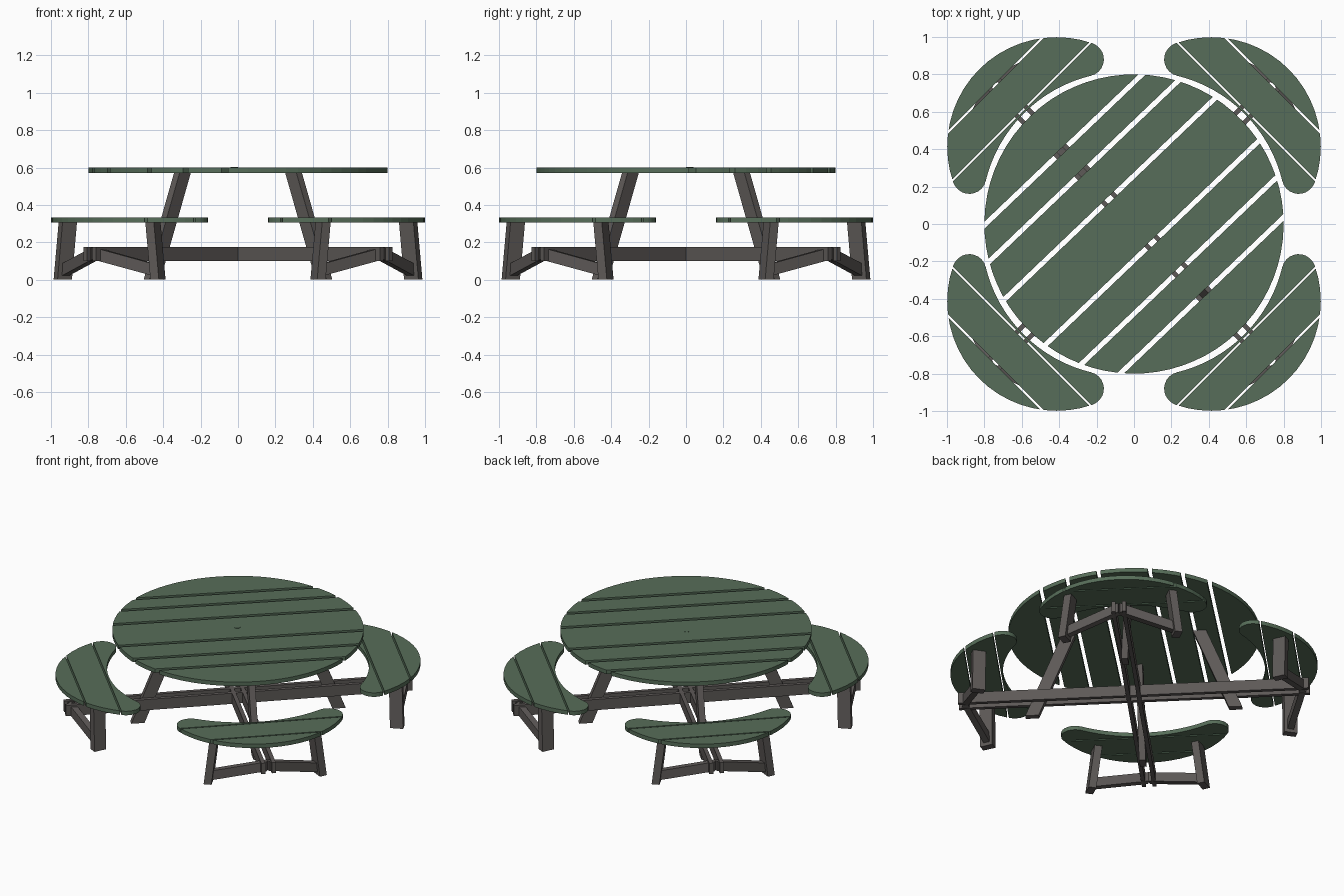
import bpy, bmesh
from math import sin, cos, pi, radians, atan2
from mathutils import Vector, Matrix

if "Cube" in bpy.data.objects:
    bpy.data.objects.remove(bpy.data.objects["Cube"])


def material(name, rgb):
    m = bpy.data.materials.new(name)
    m.diffuse_color = (*rgb, 1)
    m.use_nodes = True
    m.node_tree.nodes["Principled BSDF"].inputs["Base Color"].default_value = m.diffuse_color
    return m


GREEN = material("green_boards", (0.095, 0.155, 0.10))
GREY = material("dark_frame", (0.11, 0.10, 0.095))


def finish(name, bm, mat, angle=0.0):
    bmesh.ops.recalc_face_normals(bm, faces=bm.faces)
    me = bpy.data.meshes.new(name)
    bm.to_mesh(me)
    bm.free()
    me.materials.append(mat)
    ob = bpy.data.objects.new(name, me)
    bpy.context.collection.objects.link(ob)
    ob.rotation_euler.z = angle
    return ob


def arc(cx, cy, r, a0, a1, n):
    return [(cx + r * cos(a0 + (a1 - a0) * i / n), cy + r * sin(a0 + (a1 - a0) * i / n))
            for i in range(n + 1)]


def slat(name, outline, axis, lo, hi, z0, z1, angle):
    """Part of a flat outline between two parallel lines, raised to a board."""
    bm = bmesh.new()
    vs = [bm.verts.new((x, y, z0)) for x, y in outline]
    es = [bm.edges.new((vs[i - 1], vs[i])) for i in range(len(vs))]
    bmesh.ops.triangle_fill(bm, edges=es, use_beauty=True)
    for co, sign in ((lo, -1), (hi, 1)):
        bmesh.ops.bisect_plane(bm, geom=bm.verts[:] + bm.edges[:] + bm.faces[:],
                               plane_co=axis * co, plane_no=axis * sign, clear_outer=True)
    ext = bmesh.ops.extrude_face_region(bm, geom=bm.faces[:])
    top = [g for g in ext["geom"] if isinstance(g, bmesh.types.BMVert)]
    bmesh.ops.translate(bm, verts=top, vec=(0, 0, z1 - z0))
    return finish(name, bm, GREEN, angle)


def beam(name, p0, p1, a, b, angle):
    """Straight timber from p0 to p1 with cross-section vectors a and b."""
    p0, p1, a, b = (Vector(v) for v in (p0, p1, a, b))
    bm = bmesh.new()
    rings = [[bm.verts.new(p + a * s / 2 + b * t / 2)
              for s, t in ((-1, -1), (1, -1), (1, 1), (-1, 1))] for p in (p0, p1)]
    bm.faces.new(rings[0])
    bm.faces.new(rings[1])
    for i in range(4):
        bm.faces.new((rings[0][i - 1], rings[0][i], rings[1][i], rings[1][i - 1]))
    return finish(name, bm, GREY, angle)


# Round table top made of seven boards
circle = arc(0, 0, 0.80, 0, 2 * pi, 72)[:-1]
gaps = [-0.527, -0.347, -0.14, 0.187, 0.39, 0.548]
cuts = [-0.9] + gaps + [0.9]
for i in range(7):
    slat(f"table_board_{i + 1}", circle, Vector((0, 1, 0)),
         cuts[i] + 0.0135, cuts[i + 1] - 0.0135, 0.572, 0.60, radians(43.7))

# Small cap in the middle of the table
bm = bmesh.new()
bmesh.ops.create_cone(bm, cap_ends=True, segments=20, radius1=0.02, radius2=0.02,
                      depth=0.02, matrix=Matrix.Translation((-0.02, 0.02, 0.592)))
finish("centre_cap", bm, GREEN)

# Kidney-shaped seat outline: outer arc, round ends, hollow inner arc
CU, CV, CR = 0.80, 0.445, 0.09
OUT, INN = 0.585, 0.07
ao, ai = atan2(CV, CU - OUT), atan2(CV, CU - INN)
seat = (arc(OUT, 0, 0.585, -ao, ao, 20)
        + arc(CU, CV, CR, ao, pi + ai, 10)[1:]
        + arc(INN, 0, 0.765, ai, -ai, 16)[1:]
        + arc(CU, -CV, CR, pi - ai, 2 * pi - ao, 10)[1:-1])
seat_cuts = [0.6, 0.85, 1.05, 1.3]

# Crossed floor beams, each a pair of boards
for k in range(2):
    for s in (-1, 1):
        beam(f"floor_beam_{k + 1}_{'left' if s > 0 else 'right'}",
             (-1.12, s * 0.034, 0.137), (1.12, s * 0.034, 0.137),
             (0, 0.026, 0), (0, 0, 0.075), radians(45 + 90 * k))

# Four arms: table leg, seat and seat frame
for k in range(4):
    ang = radians(45 + 90 * k)
    beam(f"table_leg_{k + 1}", (0.65, 0, 0), (0.42, 0, 0.572),
         (0.085, 0, 0), (0, 0.042, 0), ang)
    for i in range(3):
        slat(f"seat_{k + 1}_board_{i + 1}", seat, Vector((1, 0, 0)),
             seat_cuts[i] + 0.005, seat_cuts[i + 1] - 0.005, 0.305, 0.333, ang)
    for s in (-1, 1):
        side = "left" if s > 0 else "right"
        t = s * radians(20)
        beam(f"seat_leg_{k + 1}_{side}", (0.965, s * 0.36, 0), (0.965, s * 0.322, 0.305),
             (0.085 * cos(t), 0.085 * sin(t), 0), (-0.05 * sin(t), 0.05 * cos(t), 0), ang)
        beam(f"seat_rail_{k + 1}_{side}", (1.08, 0, 0.14), (0.965, s * 0.35, 0.05),
             (0.042 * cos(t), 0.042 * sin(t), 0), (0, 0, 0.065), ang)
